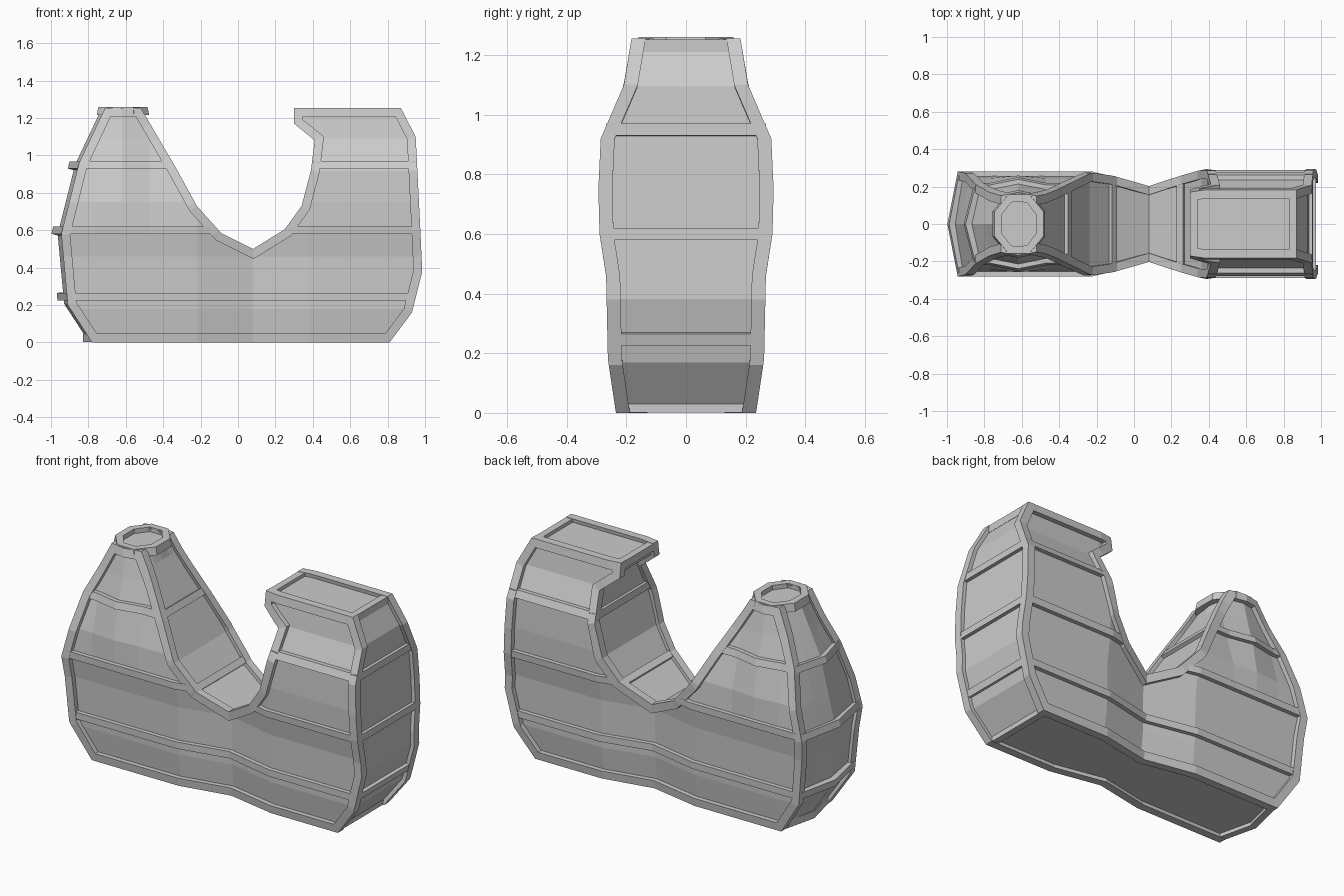
import bpy, bmesh
from math import cos, sin, pi
from mathutils import Vector

if "Cube" in bpy.data.objects:
    bpy.data.objects.remove(bpy.data.objects["Cube"])

ZK = [0, .18, .46, .6, .75, .92, 1.09, 1.26]
H_RIGHT = [.235, .262, .268, .29, .294, .286, .21, .182]
H_LEFT = [.235, .258, .265, .284, .272, .226, .178, .138]
XK = [-.77, -.62, -.47, -.22, .08, .38]
BANDS = [.245, .6005, .95]
RECESS = .028


def lerp_table(xs, ys, v):
    v = min(max(v, xs[0]), xs[-1])
    for i in range(len(xs) - 1):
        if v <= xs[i + 1]:
            t = (v - xs[i]) / (xs[i + 1] - xs[i])
            return ys[i] + t * (ys[i + 1] - ys[i])


# half depth of the hull: waisted in the middle, tapering up each tower
def half(p):
    x, z = p
    h = lerp_table(ZK, H_LEFT if x < .08 else H_RIGHT, z)
    h *= lerp_table([-.22, .08, .38], [1, .75, 1], x)
    return h + .03 * max(0, 1 - abs(x + .62) / .15) * lerp_table([.6, .92], [0, 1], z)


# outward push of the left end (pointed) and of the small tower's tip
def bulge(p):
    if p[0] < -.62:
        return -.055
    return .03 if p[0] < -.45 and p[1] > 1.2 else 0


# side outline (x, z), clockwise from bottom left
OUT = [(-.78, 0), (-.91, .2), (-.945, .58), (-.85, .96), (-.71, 1.255), (-.52, 1.255),
       (-.33, .93), (-.22, .73), (-.09, .585), (.08, .5), (.25, .605), (.34, .73),
       (.39, .92), (.41, 1.08), (.30, 1.17), (.30, 1.255), (.87, 1.255), (.95, 1.1),
       (.975, .6), (.985, .38), (.93, .16), (.81, 0)]


# add points wherever the outline crosses a bend of the surface
def densify(pts):
    res = []
    for a, b in zip(pts, pts[1:] + pts[:1]):
        a, b = Vector(a), Vector(b)
        ts = [0.0]
        for axis, knots in ((0, XK), (1, ZK)):
            d = b[axis] - a[axis]
            if abs(d) > 1e-4:
                ts += [(k - a[axis]) / d for k in knots]
        last = -1
        for t in sorted(ts):
            if 0 <= t < .93 and (t == 0 or t > .07) and t - last > .07:
                res.append(a.lerp(b, t))
                last = t
    return res


def inset(pts, d):
    res = []
    n = len(pts)
    for i in range(n):
        e1 = (pts[i] - pts[i - 1]).normalized()
        e2 = (pts[(i + 1) % n] - pts[i]).normalized()
        n1, n2 = Vector((e1.y, -e1.x)), Vector((e2.y, -e2.x))
        res.append(pts[i] + (n1 + n2) * d / (1 + n1.dot(n2)))
    return res


def finish(name, bm):
    bmesh.ops.recalc_face_normals(bm, faces=bm.faces)
    me = bpy.data.meshes.new(name)
    bm.to_mesh(me)
    bm.free()
    ob = bpy.data.objects.new(name, me)
    bpy.context.collection.objects.link(ob)


# beam through a list of four-point sections
def sweep(name, sections, closed=False):
    bm = bmesh.new()
    rings = [[bm.verts.new(c) for c in s] for s in sections]
    pairs = list(zip(rings, rings[1:]))
    if closed:
        pairs.append((rings[-1], rings[0]))
    else:
        bm.faces.new(rings[0])
        bm.faces.new(rings[-1])
    for r, s in pairs:
        for i in range(4):
            j = (i + 1) % 4
            bm.faces.new((r[i], r[j], s[j], s[i]))
    finish(name, bm)


outline = densify(OUT)

# hull: two bent side panels joined by the rim
bm = bmesh.new()
bm.faces.new([bm.verts.new((p.x, 0, p.y)) for p in inset(outline, .022)])
for axis, knots in ((Vector((1, 0, 0)), XK), (Vector((0, 0, 1)), ZK[1:-1])):
    for k in knots:
        bmesh.ops.bisect_plane(bm, geom=bm.verts[:] + bm.edges[:] + bm.faces[:],
                               plane_co=axis * k, plane_no=axis, dist=1e-4)
border = [e for e in bm.edges if e.is_boundary]
front_faces = bm.faces[:]
columns = {}
for v in bm.verts[:]:
    p = (v.co.x, v.co.z)
    h = half(p) - RECESS
    v.co.y = -h
    mids = []
    if any(e.is_boundary for e in v.link_edges):
        mids = [bm.verts.new((p[0] + bulge(p) * .75 * (1 - abs(f)), h * f, p[1]))
                for f in (-.5, 0, .5)]
    columns[v] = [v] + mids + [bm.verts.new((p[0], h, p[1]))]
for f in front_faces:
    bm.faces.new([columns[v][-1] for v in reversed(f.verts)])
for e in border:
    a, b = (columns[v] for v in e.verts)
    for i in range(4):
        bm.faces.new((a[i], b[i], b[i + 1], a[i + 1]))
finish("hull", bm)

# edge frames and horizontal ribs on both sides
inner = inset(outline, .047)
for s, side in ((-1, "front"), (1, "back")):
    sweep(side + "_frame",
          [[(p.x, s * half(p), p.y), (q.x, s * half(q), q.y),
            (q.x, s * (half(q) - .047), q.y), (p.x, s * (half(p) - .047), p.y)]
           for p, q in zip(outline, inner)], True)
    for z in BANDS:
        xs = sorted(a.x + (z - a.y) / (b.y - a.y) * (b.x - a.x)
                    for a, b in zip(outline, outline[1:] + outline[:1])
                    if (a.y - z) * (b.y - z) < 0)
        for x0, x1 in zip(xs[::2], xs[1::2]):
            x0, x1 = x0 + .03, x1 - .03
            stops = [x0] + [k for k in XK if x0 < k < x1] + [x1]
            sweep(side + "_rib",
                  [[(x, s * (half((x, zz)) - d), zz)
                    for zz, d in ((z - .02, .003), (z + .02, .003), (z + .02, .045), (z - .02, .045))]
                   for x in stops])


# rib running across the rim
def cross_rib(p, along):
    nrm = Vector((along.y, -along.x))
    h = half(p) - .005
    secs = []
    for f in (-1, -.5, 0, .5, 1):
        o = Vector((bulge(p) * (1 - abs(f)), 0))
        cs = [p + along * a + nrm * d + o
              for a, d in ((-.02, .002), (.02, .002), (.02, .045), (-.02, .045))]
        secs.append([(c.x, h * f, c.y) for c in cs])
    sweep("cross_rib", secs)


for a, b in zip(outline, outline[1:] + outline[:1]):
    for z in BANDS:
        if (a.y - z) * (b.y - z) < 0:
            cross_rib(a.lerp(b, (z - a.y) / (b.y - a.y)), (b - a).normalized())
for x, z in ((-.755, 0), (.785, 0), (.32, 1.255), (.85, 1.255)):
    cross_rib(Vector((x, z)), Vector((1 if z else -1, 0)))

# eight-sided ring on the small tower
sweep("tower_ring",
      [[(-.615 + rx * cos(t), ry * sin(t), z)
        for rx, ry, z in ((.152, .18, 1.215), (.142, .172, 1.26), (.1, .13, 1.26), (.1, .13, 1.215))]
       for t in [(i + .5) * pi / 4 for i in range(8)]], True)
